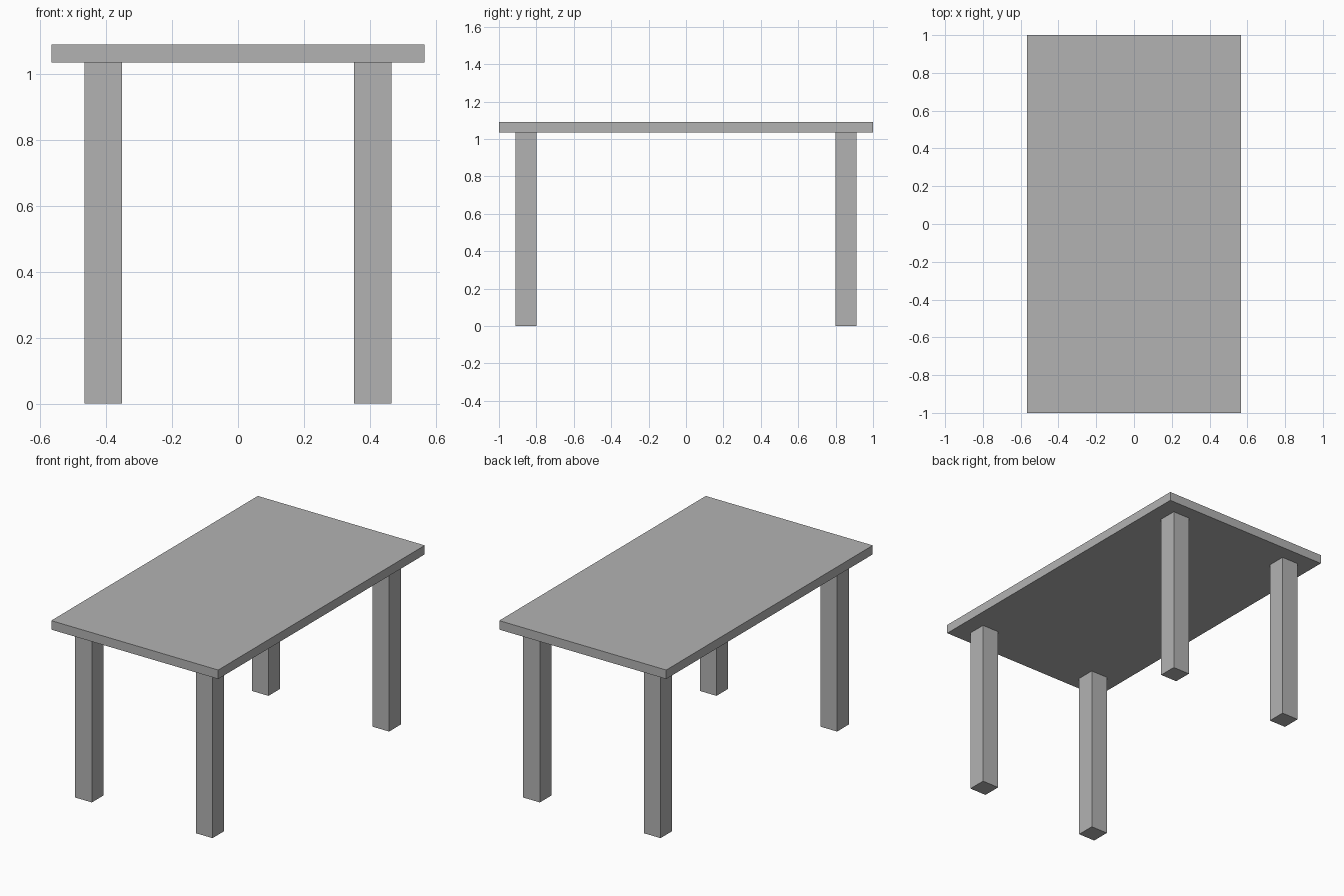
import bpy
from mathutils import Vector

default_cube = bpy.data.objects.get("Cube")
if default_cube:
    bpy.data.objects.remove(default_cube, do_unlink=True)

# Single plain grey finish
GREY = (0.45, 0.45, 0.45, 1.0)
grey = bpy.data.materials.new("plain_grey")
grey.use_nodes = True
grey.diffuse_color = GREY
grey.node_tree.nodes["Principled BSDF"].inputs["Base Color"].default_value = GREY


def box(name, low, high):
    """Add a box spanning two opposite corners."""
    low, high = Vector(low), Vector(high)
    bpy.ops.mesh.primitive_cube_add(size=1, location=(low + high) / 2)
    obj = bpy.context.object
    obj.name = name
    obj.scale = high - low
    bpy.ops.object.transform_apply(location=False, rotation=False, scale=True)
    obj.data.materials.append(grey)
    return obj


HALF_WIDTH, HALF_LENGTH = 0.566, 1.0
UNDERSIDE, HEIGHT = 1.036, 1.091
LEG_X, LEG_Y, LEG_HALF = 0.409, 0.855, 0.0565

# Table top
box("table_top", (-HALF_WIDTH, -HALF_LENGTH, UNDERSIDE),
    (HALF_WIDTH, HALF_LENGTH, HEIGHT))

# Four square legs
for side, sx in (("left", 1), ("right", -1)):
    for end, sy in (("front", -1), ("back", 1)):
        x, y = sx * LEG_X, sy * LEG_Y
        box(f"{end}_{side}_leg", (x - LEG_HALF, y - LEG_HALF, 0),
            (x + LEG_HALF, y + LEG_HALF, UNDERSIDE))
